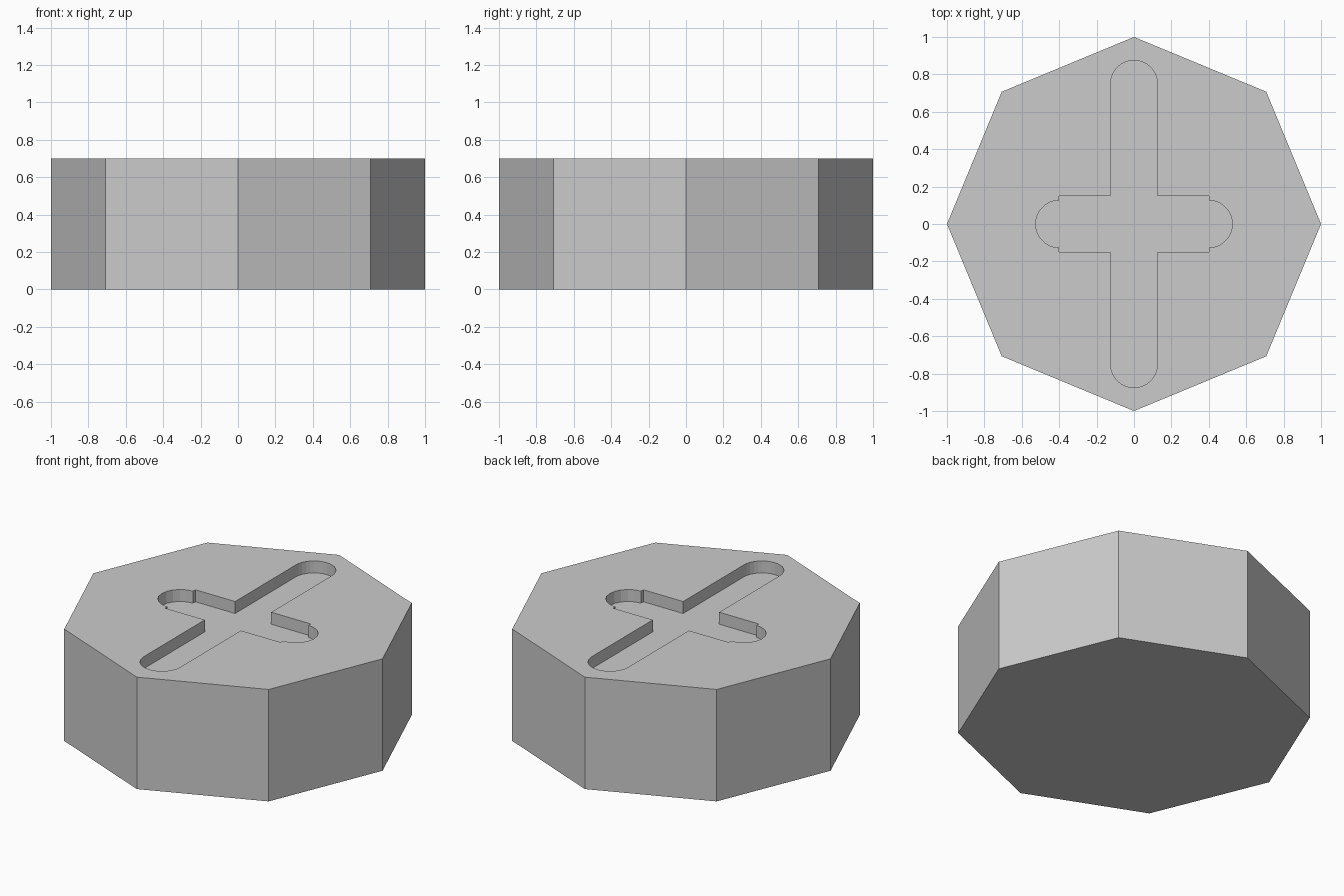
import bpy, bmesh
from math import sin, cos, pi

cube = bpy.data.objects.get("Cube")
if cube:
    bpy.data.objects.remove(cube)

HEIGHT = 0.7
DEPTH = 0.075

grey = bpy.data.materials.new("plain grey")
grey.use_nodes = True
grey.diffuse_color = (0.6, 0.6, 0.6, 1)
grey.node_tree.nodes["Principled BSDF"].inputs["Base Color"].default_value = (0.6, 0.6, 0.6, 1)


def prism(name, outline, z0, z1):
    """Extrude a flat outline from z0 up to z1."""
    bm = bmesh.new()
    face = bm.faces.new([bm.verts.new((x, y, z0)) for x, y in outline])
    top = bmesh.ops.extrude_face_region(bm, geom=[face])["geom"]
    bmesh.ops.translate(bm, vec=(0, 0, z1 - z0),
                        verts=[v for v in top if isinstance(v, bmesh.types.BMVert)])
    bmesh.ops.recalc_face_normals(bm, faces=bm.faces)
    mesh = bpy.data.meshes.new(name)
    bm.to_mesh(mesh)
    bm.free()
    mesh.materials.append(grey)
    obj = bpy.data.objects.new(name, mesh)
    bpy.context.collection.objects.link(obj)
    return obj


def arc(cx, cy, radius, start, steps):
    """Half circle, counter-clockwise from the start angle."""
    return [(cx + radius * cos(start + pi * i / steps),
             cy + radius * sin(start + pi * i / steps)) for i in range(steps + 1)]


# Octagonal block with corners on the axes
block = prism("octagonal_block", [(cos(i * pi / 4), sin(i * pi / 4)) for i in range(8)], 0, HEIGHT)

# Cross outline: half of it, then the same half turned by 180 degrees
half = [(0.125, -0.15), (0.4, -0.15)]
half += arc(0.4, 0, 0.127, -pi / 2, 10)
half += [(0.4, 0.15), (0.125, 0.15)]
half += arc(0, 0.75, 0.125, 0, 16)
cross = half + [(-x, -y) for x, y in half]
cutter = prism("cross_cutter", cross, HEIGHT - DEPTH, HEIGHT + 0.1)
cutter.hide_render = True

# Sink the cross slot into the top
cut = block.modifiers.new("cross slot", "BOOLEAN")
cut.operation = "DIFFERENCE"
cut.solver = "EXACT"
cut.object = cutter
bpy.context.view_layer.objects.active = block
bpy.ops.object.modifier_apply(modifier=cut.name)
bpy.data.objects.remove(cutter)
